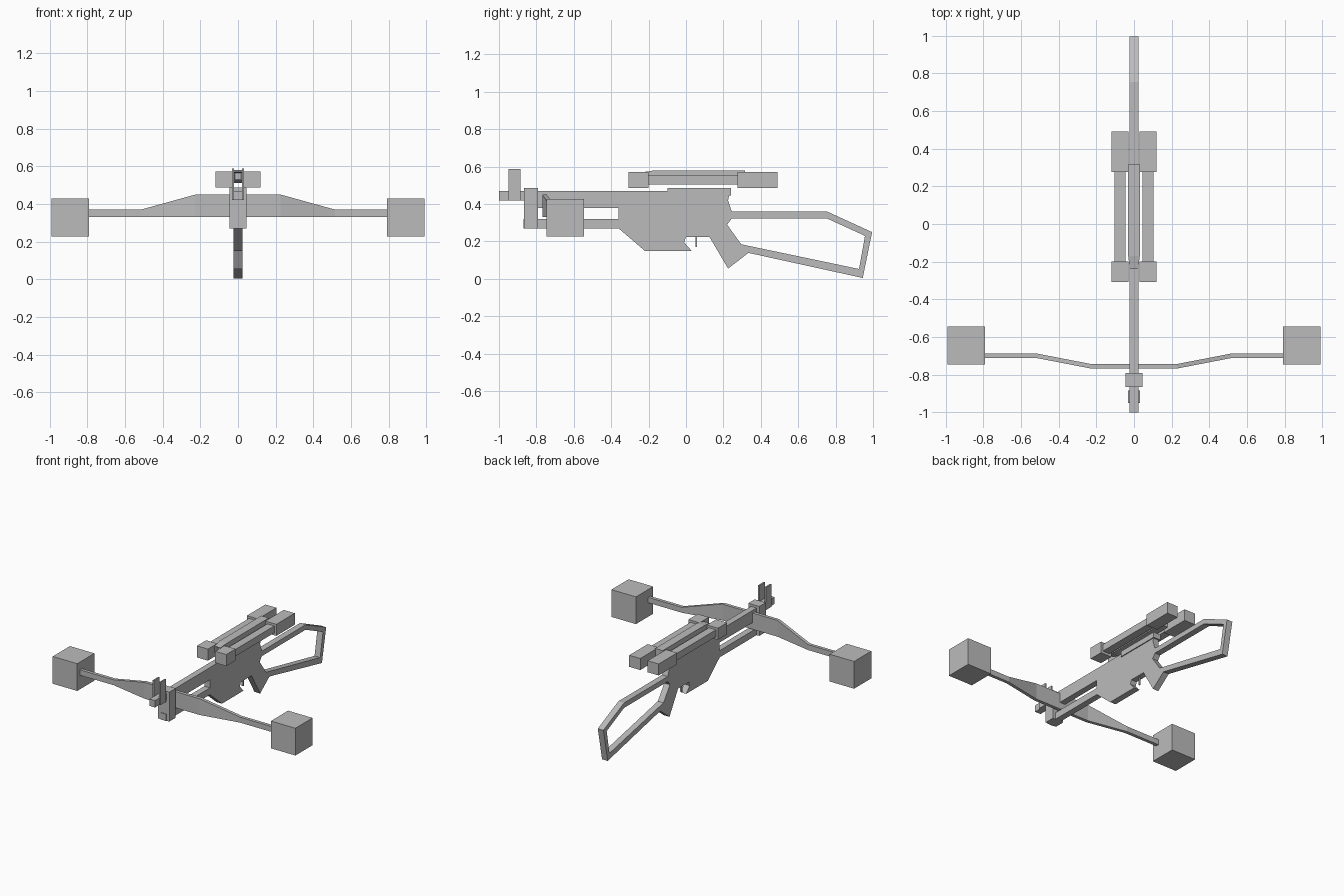
import bpy
import bmesh

default = bpy.data.objects.get("Cube")
if default:
    bpy.data.objects.remove(default, do_unlink=True)

grey = bpy.data.materials.new("plain_grey")
grey.use_nodes = True
COLOUR = (0.5, 0.5, 0.5, 1)
grey.diffuse_color = COLOUR
grey.node_tree.nodes["Principled BSDF"].inputs["Base Color"].default_value = COLOUR


def finish(name, bm, mirror=False):
    bmesh.ops.recalc_face_normals(bm, faces=bm.faces[:])
    mesh = bpy.data.meshes.new(name)
    bm.to_mesh(mesh)
    bm.free()
    mesh.materials.append(grey)
    obj = bpy.data.objects.new(name, mesh)
    bpy.context.collection.objects.link(obj)
    if mirror:
        obj.modifiers.new("Mirror", 'MIRROR')
    return obj


def loft(sections):
    """Join matching rings of points and cap both ends."""
    bm = bmesh.new()
    rings = [[bm.verts.new(p) for p in s] for s in sections]
    for a, b in zip(rings, rings[1:]):
        for i in range(len(a)):
            j = (i + 1) % len(a)
            bm.faces.new((a[i], a[j], b[j], b[i]))
    bm.faces.new(rings[0])
    bm.faces.new(rings[-1])
    return bm


def box(name, x, y, z, mirror=False):
    ring = [(x[0], y[0]), (x[1], y[0]), (x[1], y[1]), (x[0], y[1])]
    return finish(name, loft([[(a, b, h) for a, b in ring] for h in z]), mirror)


def side_profile(name, points, half):
    return finish(name, loft([[(x, y, z) for y, z in points] for x in (-half, half)]))


HALF = 0.023

# Receiver with the grip and trigger notch
side_profile("receiver", [
    (-0.36, 0.47), (0.235, 0.47), (0.225, 0.42), (0.245, 0.36), (0.245, 0.323),
    (0.22, 0.29), (0.295, 0.185), (0.335, 0.14), (0.225, 0.055), (0.125, 0.225),
    (0, 0.225), (-0.01, 0.195), (0.03, 0.15), (-0.22, 0.15), (-0.36, 0.27)], HALF)

# Open shoulder stock
side_profile("stock", [
    (0.24, 0.36), (0.755, 0.36), (0.995, 0.25), (0.945, 0.005), (0.33, 0.14),
    (0.295, 0.185), (0.925, 0.053), (0.957, 0.23), (0.754, 0.323), (0.24, 0.323)], HALF)

# Rails in front of the receiver
side_profile("upper_rail", [
    (-1, 0.47), (-0.36, 0.47), (-0.36, 0.38), (-0.8, 0.38), (-0.8, 0.42), (-1, 0.42)], HALF)
box("lower_rail", (-HALF, HALF), (-0.87, -0.36), (0.27, 0.32))
box("receiver_cover", (-0.03, 0.03), (-0.1, 0.24), (0.445, 0.485))
box("trigger", (-0.006, 0.006), (0.052, 0.06), (0.17, 0.23))

# Front clamp and sight posts
box("front_clamp", (-0.045, 0.045), (-0.865, -0.79), (0.27, 0.487))
box("sight_posts", (0.021, 0.032), (-0.95, -0.885), (0.42, 0.587), True)

# Bow limbs: (x, front y, top z) along the sweep
limb = []
for x, y, top in [(0, -0.768, 0.45), (0.225, -0.768, 0.45), (0.515, -0.712, 0.37), (0.8, -0.712, 0.37)]:
    limb.append([(x, y, 0.33), (x, y + 0.024, 0.33), (x, y + 0.024, top), (x, y, top)])
finish("bow_limbs", loft(limb), True)
box("limb_weights", (0.79, 0.99), (-0.745, -0.545), (0.227, 0.428), True)

# Central sight body with a tapered nose and a shallow recess at its front
sections = []
for y, w, low, high in [(-0.24, 0.022, 0.525, 0.569), (-0.17, 0.031, 0.51, 0.58), (0.315, 0.031, 0.51, 0.58)]:
    sections.append([(-w, y, low), (w, y, low), (w, y, high), (-w, y, high)])
bm = loft(sections)
bmesh.ops.recalc_face_normals(bm, faces=bm.faces[:])
nose = min(bm.faces, key=lambda f: f.calc_center_median().y)
bmesh.ops.inset_region(bm, faces=[nose], thickness=0.008, depth=-0.03)
finish("sight_body", bm)

# Twin side tubes with square end caps
box("side_tubes", (0.046, 0.104), (-0.21, 0.28), (0.505, 0.556), True)
box("tube_front_caps", (0.03, 0.12), (-0.308, -0.2), (0.487, 0.572), True)
box("tube_rear_caps", (0.03, 0.12), (0.275, 0.49), (0.487, 0.572), True)
